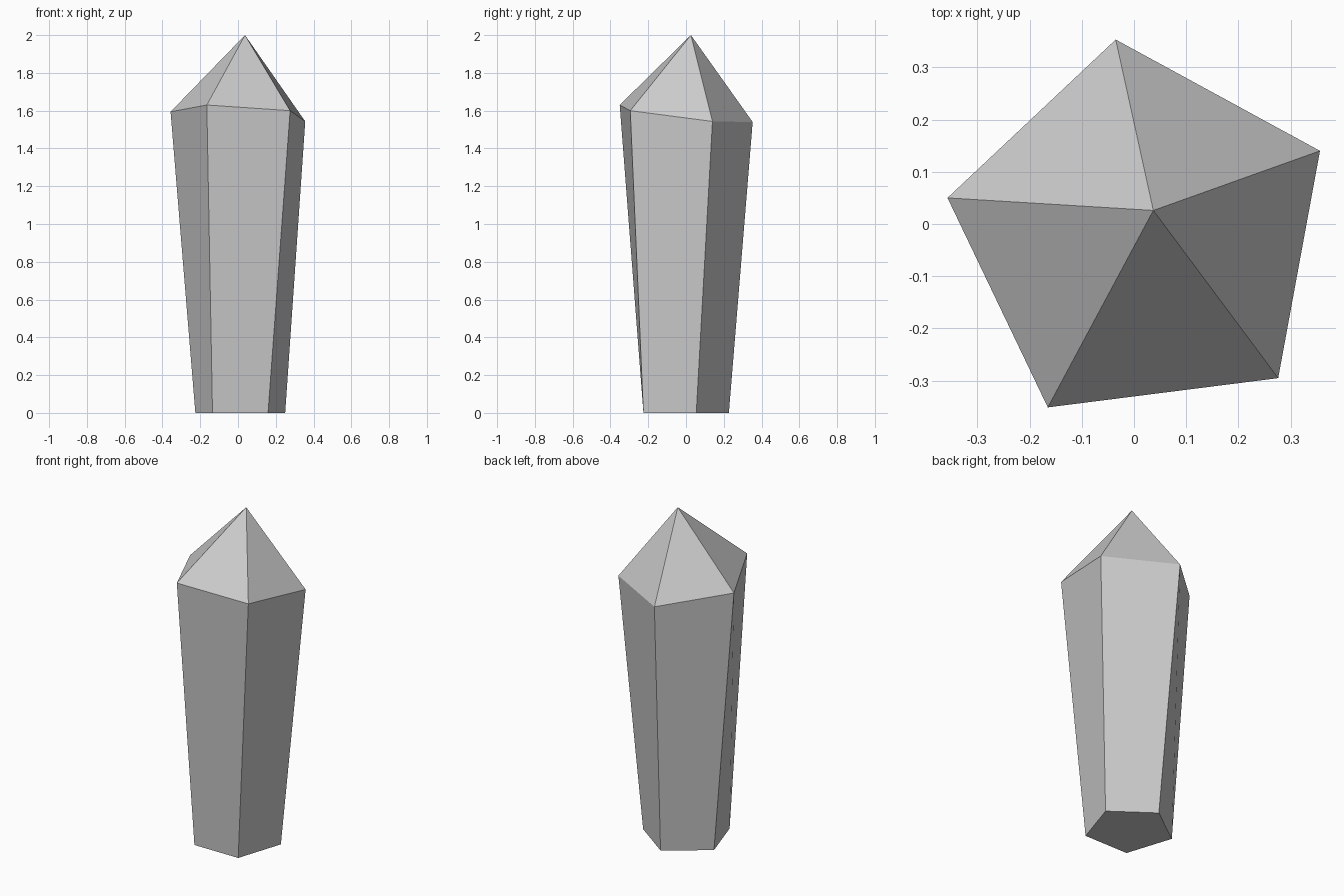
import bpy, bmesh
from math import cos, sin, radians

if "Cube" in bpy.data.objects:
    bpy.data.objects.remove(bpy.data.objects["Cube"])

SIDES = 5
bm = bmesh.new()

# regular pentagonal foot, one corner pointing to the back
foot = [bm.verts.new((0.012 + 0.25 * cos(radians(90 - 72 * i)),
                      -0.023 + 0.25 * sin(radians(90 - 72 * i)), 0))
        for i in range(SIDES)]

# uneven shoulder ring, clockwise from the back corner
shoulder = [bm.verts.new(p) for p in (
    (-0.035, 0.353, 1.54), (0.356, 0.14, 1.543), (0.276, -0.295, 1.60),
    (-0.165, -0.351, 1.63), (-0.357, 0.05, 1.594))]

# off-centre tip
tip = bm.verts.new((0.037, 0.026, 2.0))

# foot cap, tapered sides and pointed facets
bm.faces.new(foot)
for i in range(SIDES):
    j = (i + 1) % SIDES
    bm.faces.new((foot[i], shoulder[i], shoulder[j], foot[j]))
    bm.faces.new((shoulder[i], tip, shoulder[j]))
bmesh.ops.recalc_face_normals(bm, faces=bm.faces)

mesh = bpy.data.meshes.new("crystal_shard")
bm.to_mesh(mesh)
bm.free()
bpy.context.collection.objects.link(bpy.data.objects.new("crystal_shard", mesh))
